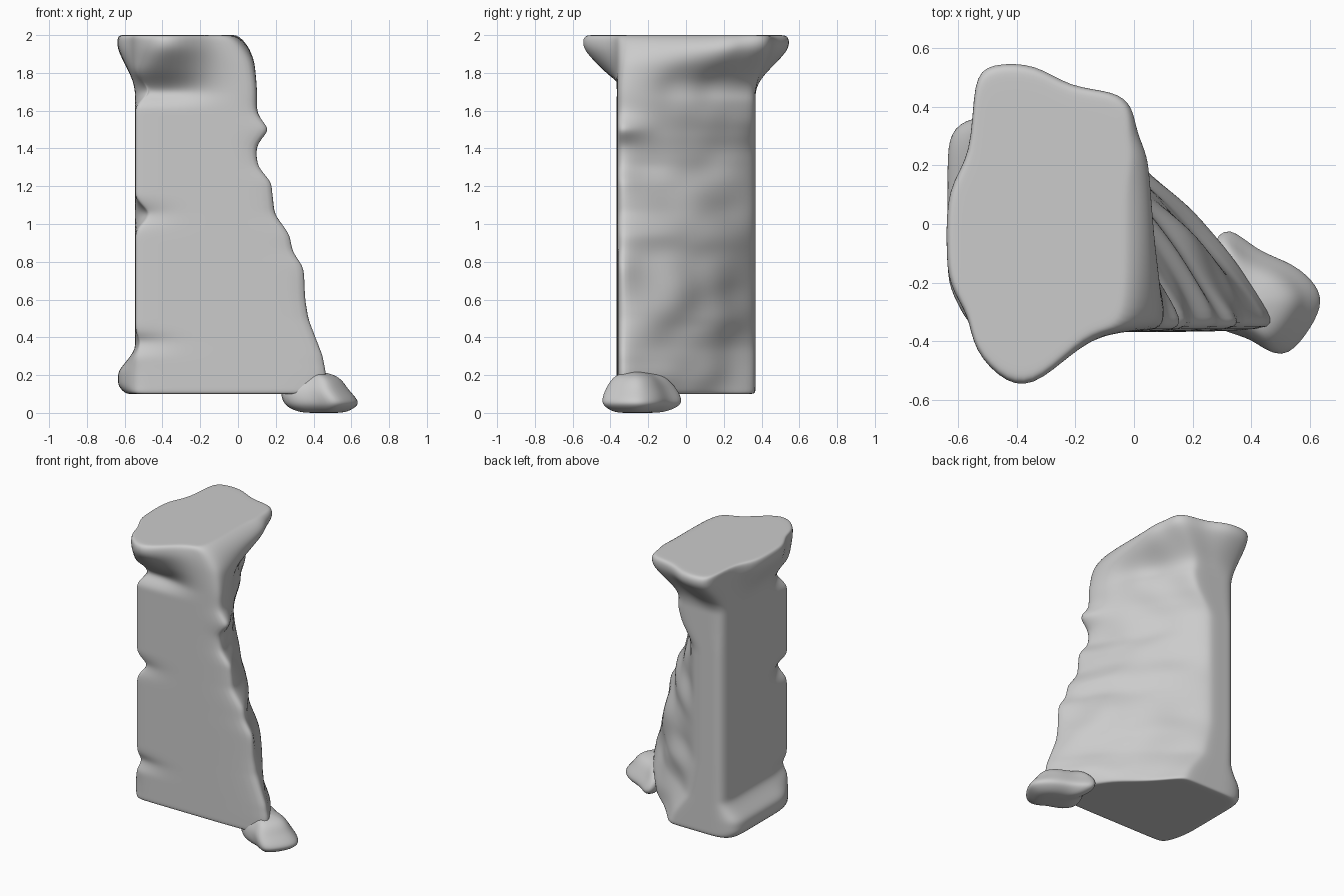
import bpy, bmesh, math
from mathutils import Vector, noise

if "Cube" in bpy.data.objects:
    bpy.data.objects.remove(bpy.data.objects["Cube"])

stone = bpy.data.materials.new("grey stone")
stone.diffuse_color = (0.6, 0.6, 0.6, 1)
stone.use_nodes = True
stone.node_tree.nodes["Principled BSDF"].inputs["Base Color"].default_value = stone.diffuse_color


def lerp_table(table, z):
    """Linear lookup in a list of (z, value) pairs."""
    if z <= table[0][0]:
        return table[0][1]
    for (a, va), (b, vb) in zip(table, table[1:]):
        if z <= b:
            return va + (vb - va) * (z - a) / (b - a)
    return table[-1][1]


def tent(z, centre, half):
    return max(0, 1 - abs(z - centre) / half)


def loft(name, rings):
    """Skin a stack of equal-length rings, cap the ends and smooth."""
    bm = bmesh.new()
    vs = [[bm.verts.new(p) for p in r] for r in rings]
    n = len(rings[0])
    for a, b in zip(vs, vs[1:]):
        for j in range(n):
            k = (j + 1) % n
            bm.faces.new((a[j], a[k], b[k], b[j]))
    bm.faces.new(vs[0][::-1])
    bm.faces.new(vs[-1])
    bmesh.ops.recalc_face_normals(bm, faces=bm.faces)
    me = bpy.data.meshes.new(name)
    bm.to_mesh(me)
    bm.free()
    me.materials.append(stone)
    ob = bpy.data.objects.new(name, me)
    bpy.context.collection.objects.link(ob)
    sub = ob.modifiers.new("soften", 'SUBSURF')
    sub.levels = sub.render_levels = 2
    me.shade_smooth()
    return ob


def scaled(ring, s, c, z=None):
    return [(c[0] + (p[0] - c[0]) * s, c[1] + (p[1] - c[1]) * s,
             p[2] if z is None else z) for p in ring]


# Outline of the flared cap, counter-clockwise from the left side
CAP = [(-.64, -.08), (-.635, -.21), (-.56, -.31), (-.55, -.43), (-.43, -.555),
       (-.32, -.55), (-.13, -.375), (.04, -.365), (.085, -.30), (.095, -.12),
       (.095, .04), (.09, .15), (.075, .24), (.025, .31), (0, .40),
       (-.06, .455), (-.22, .465), (-.33, .55), (-.49, .55), (-.55, .50),
       (-.55, .23), (-.64, .13)]
# Broken side by height: front right edge, back edge, outward swell
EDGE = [(.1, .46), (.2, .49), (.26, .475), (.3, .47), (.4, .43), (.5, .39),
        (.6, .375), (.77, .37), (.85, .31), (.95, .29), (1.05, .21),
        (1.22, .195), (1.31, .12), (1.4, .11), (1.7, .11), (2, .10)]
BACK = [(.1, -.1), (.2, -.14), (.35, -.25), (.6, -.3), (1.4, -.3), (1.55, -.2),
        (1.65, -.17), (1.75, -.2)]
SWELL = [(.1, .02), (.5, .06), (1, .045), (1.5, .02)]
FLARE = [(1.72, 0), (1.78, .2), (1.86, .65), (1.93, 1), (1.97, 1), (2, .94)]
BULGE = [(.1, .05), (.13, .09), (.22, .09), (.33, 0)]
ROUND = [(1.86, 0), (1.93, .03), (1.975, .07), (2, .11)]


def shaft(z):
    """Cross-section of the shaft with its slanted broken side."""
    r, back, swell = (lerp_table(t, z) for t in (EDGE, BACK, SWELL))
    spike = .075 * tent(z, 1.5, .09)
    left = -.545
    pts = [(left, -.1), (left, -.2), (left, -.34), (-.54, -.362), (-.515, -.368),
           (-.33, -.368), (-.13, -.368), (r + spike - .04, -.368), (r + spike, -.335)]
    for i in range(1, 6):
        t = i / 6
        ri = lerp_table(EDGE, z + .1 * noise.noise(Vector((t * 5, 1.7, 8.2))))
        d = swell * math.sin(math.pi * t) + .035 * noise.noise(Vector((t * 4, z * 4.5, 3.1)))
        pts.append((ri + (back - ri) * t + d, -.33 + .67 * t + d))
    b = back - .05
    pts += [(back, .355), (b, .368), (b + (-.5 - b) * .35, .368),
            (b + (-.5 - b) * .7, .368), (-.51, .368), (left, .315), (left, .2), (left, .1)]
    # Base bulge with cut front corner, left notch, neck and base grooves
    bulge = lerp_table(BULGE, z)
    notch, neck = tent(z, 1.05, .08), tent(z, 1.71, .08)
    groove = tent(z, .37, .06)
    out = []
    for i, (x, y) in enumerate(pts):
        if x < -.5:
            x -= bulge * {2: .55, 3: .1, 4: -.5, 18: .5, 19: .95}.get(i, 1)
        if i == 2:
            y += bulge * .6
        if i in (2, 3, 4):
            x += .08 * notch + .09 * neck + .03 * groove
            y += .02 * notch
        if i in (3, 4, 5):
            y += .06 * neck + .03 * groove * (i < 5)
        out.append((x, y))
    return out


def section(z):
    f = lerp_table(FLARE, z)
    drop = lerp_table(ROUND, z)
    soft = {6: .3, 7: 1, 8: 1, 9: 1, 10: 1, 11: .9, 12: .6, 13: .25}
    return [(a[0] + (b[0] - a[0]) * f - drop * soft.get(i, 0),
             a[1] + (b[1] - a[1]) * f, z)
            for i, (a, b) in enumerate(zip(shaft(z), CAP))]


# Broken pillar: shaft and flared cap in one skin
heights = [.1 + .04 * i for i in range(41)] + [1.75, 1.8, 1.86, 1.92, 1.96, 1.985]
body = [section(z) for z in heights]
low, high = (-.15, -.08), (-.3, 0)
body = [scaled(body[0], s, low) for s in (.1, .5, .93)] + body
body += [scaled(section(2), s, high) for s in (.98, .9, .5, .1)]
loft("broken_pillar", body)

# Loose rubble lump at the front right foot
FOOT = [(.21, -.28), (.30, -.37), (.42, -.39), (.51, -.475), (.595, -.38),
        (.65, -.28), (.635, -.21), (.55, -.13), (.42, -.09), (.325, .005),
        (.275, -.06), (.31, -.15)]
ring = [(x, y, 0) for x, y in FOOT]
levels = [(0, .1, 0), (0, .4, 0), (.005, .65, 0), (.03, .9, 0), (.055, 1, 0),
          (.09, .97, -.02), (.13, .88, -.04), (.17, .74, -.04), (.205, .55, -.05),
          (.22, .1, -.06)]
loft("rubble_foot", [[(x + dx, y, h) for x, y, h in scaled(ring, s, (.46, -.27), z)]
                     for z, s, dx in levels])
